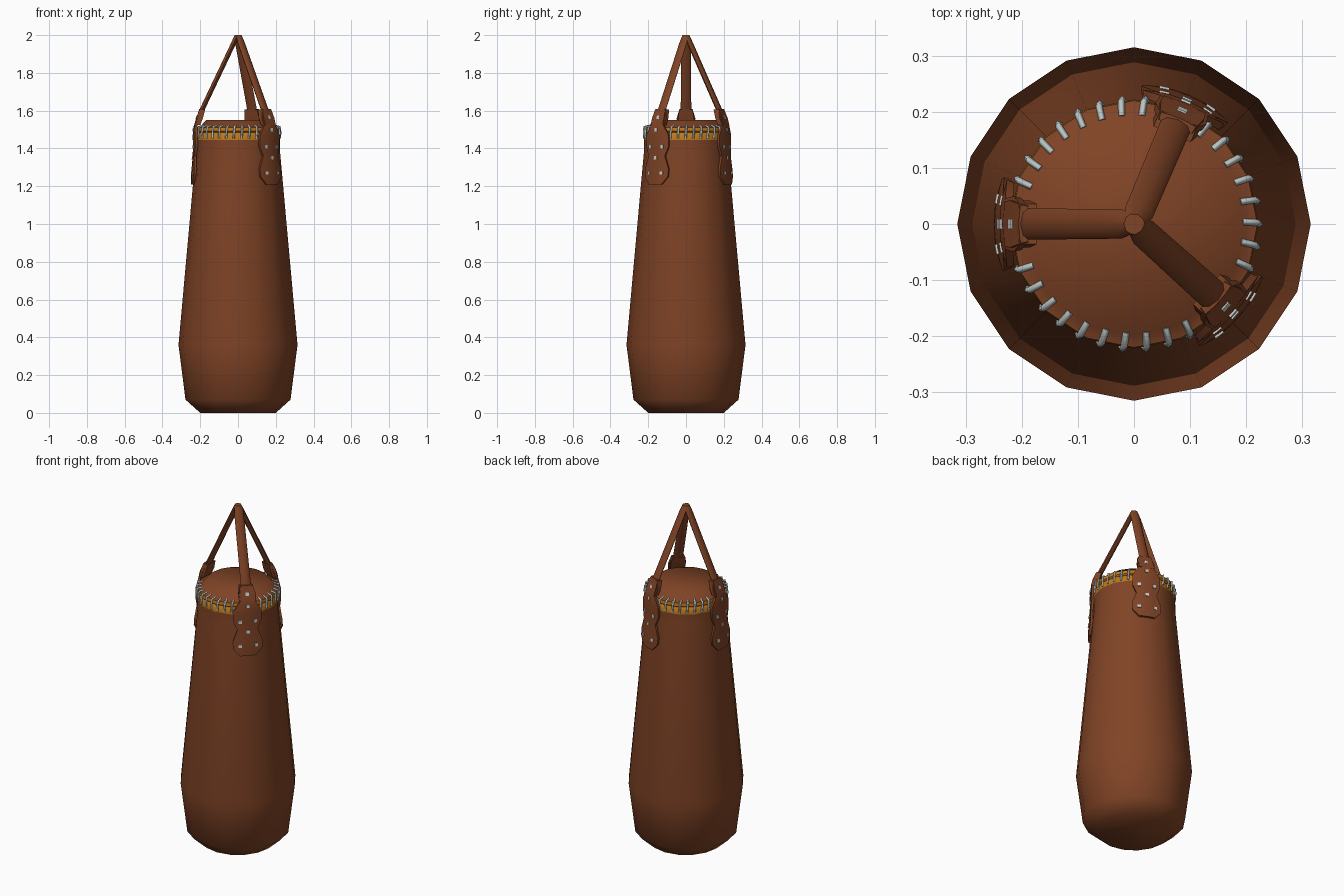
import bpy, bmesh, math
from mathutils import Vector

if "Cube" in bpy.data.objects:
    bpy.data.objects.remove(bpy.data.objects["Cube"])


def material(name, rgb):
    m = bpy.data.materials.new(name)
    m.diffuse_color = (*rgb, 1)
    m.use_nodes = True
    m.node_tree.nodes["Principled BSDF"].inputs["Base Color"].default_value = m.diffuse_color
    return m


LEATHER = material("brown leather", (0.216, 0.057, 0.019))
LINING = material("orange lining", (0.52, 0.19, 0.012))
LACE = material("grey lace", (0.50, 0.56, 0.56))
RIVET = material("pale rivet", (0.62, 0.62, 0.58))


def polar(r, a, z):
    return Vector((r * math.cos(a), r * math.sin(a), z))


def finish(bm, name, mats, angle=40):
    bmesh.ops.recalc_face_normals(bm, faces=bm.faces)
    me = bpy.data.meshes.new(name)
    bm.to_mesh(me)
    bm.free()
    ob = bpy.data.objects.new(name, me)
    bpy.context.collection.objects.link(ob)
    for m in mats:
        me.materials.append(m)
    bpy.ops.object.select_all(action='DESELECT')
    ob.select_set(True)
    bpy.context.view_layer.objects.active = ob
    bpy.ops.object.shade_smooth_by_angle(angle=math.radians(angle))
    return ob


def loft(bm, rings):
    """Closed cross-sections joined in order, both ends capped."""
    vs = [[bm.verts.new(p) for p in ring] for ring in rings]
    n = len(vs[0])
    for a, b in zip(vs, vs[1:]):
        for i in range(n):
            j = (i + 1) % n
            bm.faces.new((a[i], a[j], b[j], b[i]))
    bm.faces.new(vs[0])
    bm.faces.new(vs[-1])


# Bag body: 16-sided lathe with a stitched lining band below the cap
profile = [(0.20, 0.0), (0.278, 0.07), (0.315, 0.36), (0.222, 1.39), (0.222, 1.445),
           (0.222, 1.478), (0.214, 1.485), (0.222, 1.492), (0.220, 1.512),
           (0.198, 1.518), (0.170, 1.55)]
bm = bmesh.new()
loft(bm, [[polar(r, i * math.tau / 16, z) for i in range(16)] for r, z in profile])
for f in bm.faces:
    f.material_index = 1 if 1.445 < f.calc_center_median().z < 1.514 else 0
finish(bm, "bag_body", [LEATHER, LINING], 50)

STRAPS = [math.radians(d) for d in (180, 67, -42)]

# Lacing around the cap seam, left out under the straps
cu = bpy.data.curves.new("lacing", 'CURVE')
cu.dimensions = '3D'
cu.bevel_depth = 0.006
cu.bevel_resolution = 0
cu.use_fill_caps = True
for i in range(34):
    a = i * math.tau / 34
    if any(abs(math.remainder(a - s, math.tau)) < 0.24 for s in STRAPS):
        continue
    path = [(0.194, a + 0.02, 1.52), (0.221, a + 0.01, 1.514),
            (0.224, a, 1.485), (0.221, a - 0.01, 1.453)]
    sp = cu.splines.new('POLY')
    sp.points.add(len(path) - 1)
    for p, (r, t, z) in zip(sp.points, path):
        p.co = (*polar(r, t, z), 1)
lacing = bpy.data.objects.new("lacing", cu)
bpy.context.collection.objects.link(lacing)
cu.materials.append(LACE)

# Hanger plate outline: height, half width, outer radius
PLATE = [(1.61, 0.034, 0.205), (1.56, 0.050, 0.220), (1.52, 0.046, 0.234),
         (1.47, 0.080, 0.240), (1.41, 0.080, 0.239), (1.36, 0.058, 0.240),
         (1.29, 0.085, 0.246), (1.25, 0.083, 0.249), (1.21, 0.045, 0.250)]
RIVETS = [(0, 1.565), (0, 1.50), (-0.042, 1.41), (0.042, 1.41), (0, 1.35),
          (-0.045, 1.27), (0.045, 1.27)]
COLS = (-1, -0.5, 0, 0.5, 1)


def plate_radius(z):
    for (z1, _, r1), (z0, _, r0) in zip(PLATE, PLATE[1:]):
        if z0 <= z <= z1:
            return r0 + (r1 - r0) * (z - z0) / (z1 - z0)


def oval(r, z, hw, ht, a, n=8):
    """Flattened horizontal section of a strap hanging in direction a."""
    out, side = polar(1, a, 0), polar(1, a + math.pi / 2, 0)
    return [out * (r + ht * math.cos(t)) + side * hw * math.sin(t) + Vector((0, 0, z))
            for t in (k * math.tau / n for k in range(n))]


for k, a in enumerate(STRAPS, 1):
    # Strap running up to the common hanging point
    bm = bmesh.new()
    loft(bm, [oval(0.004, 2.0, 0.018, 0.014, a), oval(0.022, 1.96, 0.026, 0.014, a),
              oval(0.188, 1.61, 0.028, 0.014, a), oval(0.204, 1.56, 0.028, 0.012, a)])
    finish(bm, f"strap_{k}", [LEATHER], 60)

    # Sleeve gripping the strap end
    bm = bmesh.new()
    out, side = polar(1, a, 0), polar(1, a + math.pi / 2, 0)
    loft(bm, [[out * r + side * w + Vector((0, 0, z)) for r, w in
               ((ri, -hw), (ri, hw), (ro, hw), (ro, -hw))]
              for z, ri, ro, hw in ((1.605, 0.174, 0.205, 0.036),
                                    (1.56, 0.186, 0.222, 0.042),
                                    (1.525, 0.200, 0.232, 0.040))])
    finish(bm, f"strap_sleeve_{k}", [LEATHER], 30)

    # Curved plate wrapped on the body
    bm = bmesh.new()
    loft(bm, [[polar(r, a + u * hw / r, z) for u in COLS] +
              [polar(r - 0.014, a + u * hw / r, z) for u in reversed(COLS)]
              for z, hw, r in PLATE])
    finish(bm, f"hanger_plate_{k}", [LEATHER], 40)

    # Square rivets
    bm = bmesh.new()
    for x, z in RIVETS:
        r, h = plate_radius(z), 0.009
        t = a + x / r
        loft(bm, [[polar(plate_radius(z + dz) + d, t + du / r, z + dz)
                   for du, dz in ((-h, -h), (h, -h), (h, h), (-h, h))]
                  for d in (-0.004, 0.004)])
    finish(bm, f"rivets_{k}", [RIVET], 30)
